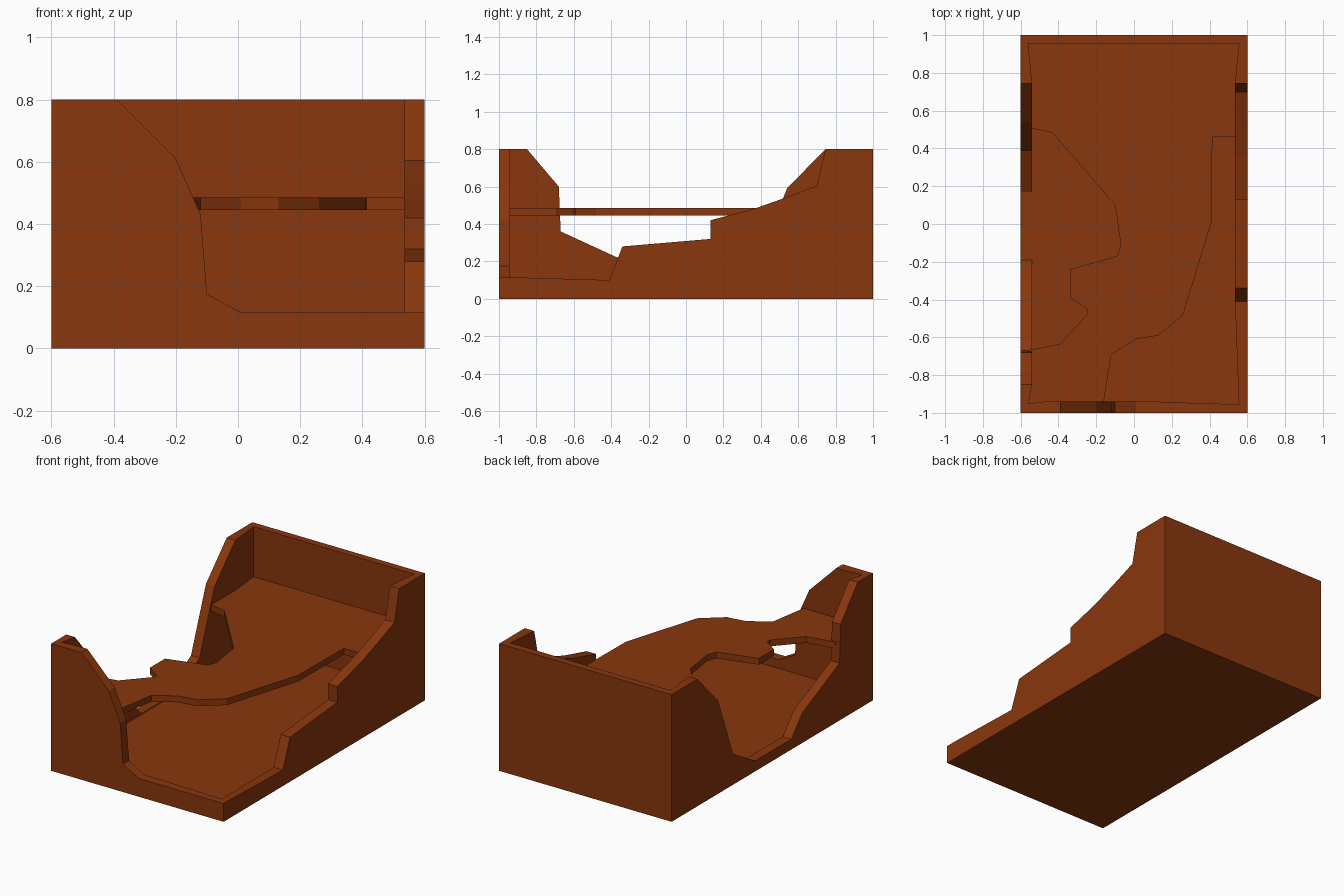
import bpy, bmesh
from mathutils import Vector

if "Cube" in bpy.data.objects:
    bpy.data.objects.remove(bpy.data.objects["Cube"])

clay = bpy.data.materials.new("rust_brown")
clay.diffuse_color = (0.25, 0.038, 0.004, 1)
clay.use_nodes = True
clay.node_tree.nodes["Principled BSDF"].inputs["Base Color"].default_value = clay.diffuse_color


def prism(name, pts, axis, lo, hi):
    """Extrude a 2D outline along an axis; outline is (y,z), (x,z) or (x,y)."""
    place = {"x": lambda a, b, c: (c, a, b),
             "y": lambda a, b, c: (a, c, b),
             "z": lambda a, b, c: (a, b, c)}[axis]
    bm = bmesh.new()
    face = bm.faces.new([bm.verts.new(place(a, b, lo)) for a, b in pts])
    ext = bmesh.ops.extrude_face_region(bm, geom=[face])
    moved = [g for g in ext["geom"] if isinstance(g, bmesh.types.BMVert)]
    bmesh.ops.translate(bm, verts=moved, vec=Vector(place(0, 0, hi - lo)))
    bmesh.ops.recalc_face_normals(bm, faces=bm.faces)
    mesh = bpy.data.meshes.new(name)
    bm.to_mesh(mesh)
    bm.free()
    obj = bpy.data.objects.new(name, mesh)
    bpy.context.collection.objects.link(obj)
    mesh.materials.append(clay)
    return obj


def cut(target, cutter):
    cutter.hide_render = True
    mod = target.modifiers.new(cutter.name, "BOOLEAN")
    mod.operation = "DIFFERENCE"
    mod.solver = "EXACT"
    mod.object = cutter
    bpy.context.view_layer.objects.active = target
    bpy.ops.object.modifier_apply(modifier=mod.name)
    bpy.data.objects.remove(cutter, do_unlink=True)


# Outer block
tray = prism("tray_walls", [(-.6, -1), (.6, -1), (.6, 1), (-.6, 1)], "z", 0, .8)

# Hollow interior, slightly flared in the corners
cut(tray, prism("cavity", [
    (-.56, .955), (.555, .955), (.535, .75), (.535, -.41), (.555, -.955),
    (.1, -.94), (-.47, -.94), (-.56, -.95), (-.54, -.85), (-.54, .75)],
    "z", .06, 1))

# Front wall opening
cut(tray, prism("front_opening", [
    (-.39, .8), (-.2, .61), (-.12, .43), (-.1, .175), (.01, .115),
    (.7, .115), (.7, 1), (-.39, 1)], "y", -1.1, -.9))

# Right wall opening, stepped
cut(tray, prism("right_opening", [
    (-1.1, .12), (-.41, .1), (-.34, .28), (.13, .32), (.13, .42), (.36, .48),
    (.53, .54), (.7, .605), (.745, .8), (.745, 1), (-1.1, 1)], "x", .5, .7))

# Left wall opening
cut(tray, prism("left_opening", [
    (-.85, .8), (-.68, .6), (-.67, .36), (-.3, .19), (-.19, .065), (.17, .067),
    (.39, .195), (.52, .54), (.54, .59), (.745, .8), (.745, 1), (-.85, 1)],
    "x", -.7, -.5))

# Winding upper shelf, embedded in the walls
prism("upper_shelf", [
    (.57, .97), (.57, .46), (.415, .46), (.41, .01), (.26, -.48), (.13, -.59),
    (.01, -.61), (-.12, -.69), (-.165, -.97), (-.57, -.97), (-.57, -.67),
    (-.39, -.635), (-.25, -.48), (-.25, -.45), (-.34, -.39), (-.34, -.24),
    (-.09, -.17), (-.07, -.11), (-.1, .1), (-.36, .4), (-.435, .485),
    (-.57, .51), (-.57, .97)], "z", .445, .485)
